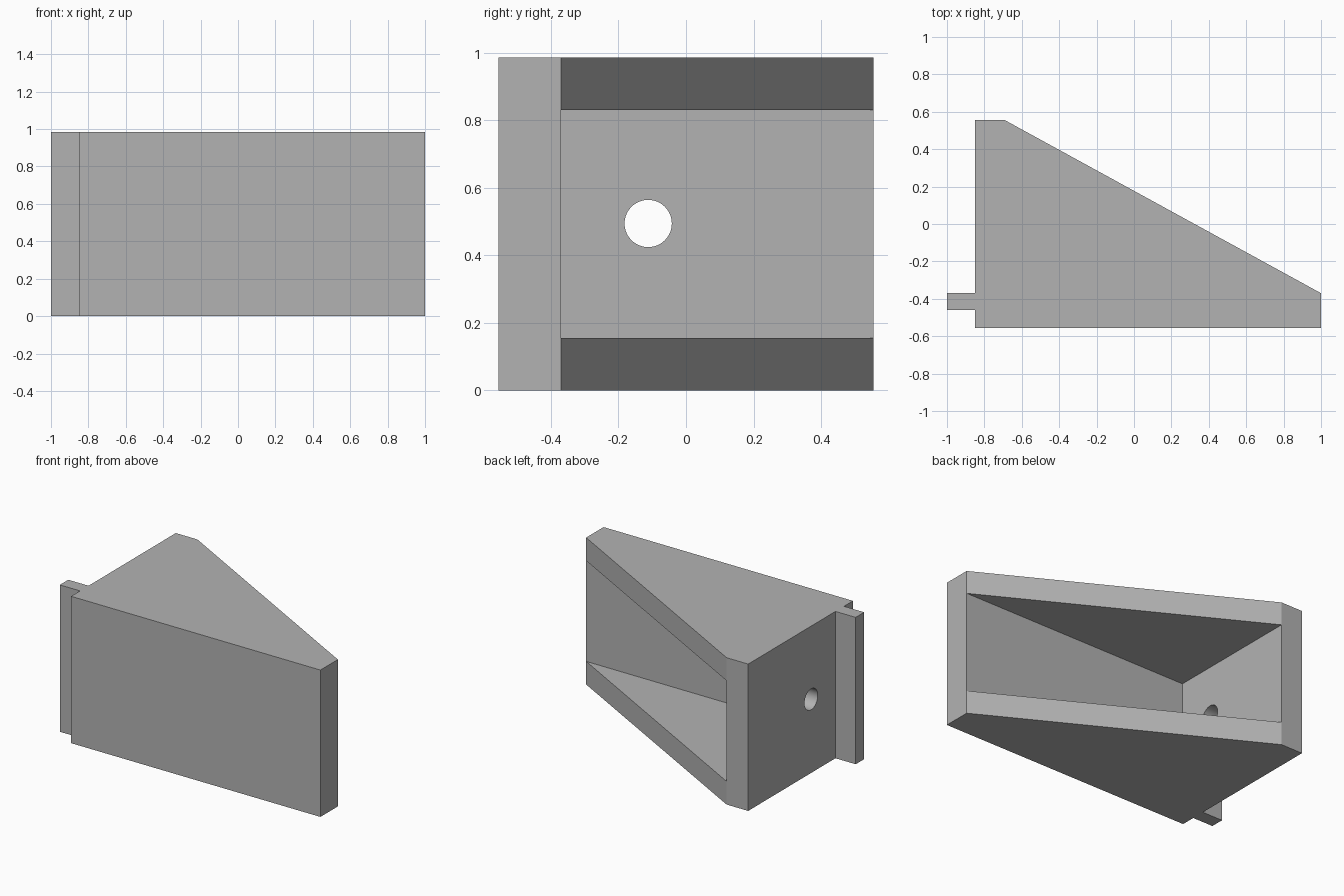
import bpy, bmesh
from mathutils import Matrix

cube = bpy.data.objects.get("Cube")
if cube:
    bpy.data.objects.remove(cube, do_unlink=True)

HEIGHT = 0.985
POCKET_Z = (0.155, 0.83)        # shelf surfaces
CORNER = (-0.69, -0.37)         # inner corner of the pocket
TIP, BACK = (1, -0.37), (-0.69, 0.555)   # ends of the sloping side

grey = bpy.data.materials.new("plain grey")
grey.use_nodes = True
grey.diffuse_color = (0.45, 0.45, 0.45, 1)
grey.node_tree.nodes["Principled BSDF"].inputs["Base Color"].default_value = grey.diffuse_color


def add_object(name, bm):
    bmesh.ops.recalc_face_normals(bm, faces=bm.faces)
    mesh = bpy.data.meshes.new(name)
    bm.to_mesh(mesh)
    bm.free()
    mesh.materials.append(grey)
    obj = bpy.data.objects.new(name, mesh)
    bpy.context.collection.objects.link(obj)
    return obj


# Wedge outline with the side tab, extruded upwards
outline = [(-0.85, -0.555), (1, -0.555), TIP, BACK, (-0.85, 0.555),
           (-0.85, -0.37), (-1, -0.37), (-1, -0.46), (-0.85, -0.46)]
bm = bmesh.new()
base = bm.faces.new([bm.verts.new((x, y, 0)) for x, y in outline])
top = bmesh.ops.extrude_face_region(bm, geom=[base])["geom"]
bmesh.ops.translate(bm, vec=(0, 0, HEIGHT),
                    verts=[v for v in top if isinstance(v, bmesh.types.BMVert)])
bm.normal_update()

# Open pocket: split the sloping face and push its middle in to the corner
for z in POCKET_Z:
    bmesh.ops.bisect_plane(bm, geom=bm.verts[:] + bm.edges[:] + bm.faces[:],
                           plane_co=(0, 0, z), plane_no=(0, 0, 1))
middle = next(f for f in bm.faces
              if abs(f.normal.x) > 0.2 and abs(f.normal.y) > 0.2
              and POCKET_Z[0] < f.calc_center_median().z < POCKET_Z[1])
rim = {}
for v in middle.verts:
    rim[("tip" if v.co.x > 0 else "back", v.co.z > 0.5)] = v
bmesh.ops.delete(bm, geom=[middle], context='FACES_ONLY')
low, high = [bm.verts.new((*CORNER, z)) for z in POCKET_Z]
for inner, upper in ((low, False), (high, True)):
    bm.faces.new([inner, rim["tip", upper], rim["back", upper]])
for end in ("tip", "back"):
    bm.faces.new([low, rim[end, False], rim[end, True], high])
bmesh.ops.dissolve_limit(bm, angle_limit=0.01, verts=bm.verts[:], edges=bm.edges[:])
bracket = add_object("wedge_bracket", bm)

# Round hole through the side wall
bm = bmesh.new()
bmesh.ops.create_cone(bm, cap_ends=True, segments=48, radius1=0.07, radius2=0.07, depth=0.3,
                      matrix=Matrix.Translation((-0.77, -0.112, 0.494)) @ Matrix.Rotation(1.5707963, 4, 'Y'))
cutter = add_object("hole_cutter", bm)
cut = bracket.modifiers.new("hole", 'BOOLEAN')
cut.operation, cut.solver, cut.object = 'DIFFERENCE', 'EXACT', cutter
bpy.context.view_layer.objects.active = bracket
bracket.select_set(True)
bpy.ops.object.modifier_apply(modifier=cut.name)
bpy.data.objects.remove(cutter, do_unlink=True)
bpy.ops.object.shade_smooth_by_angle(angle=0.5)
